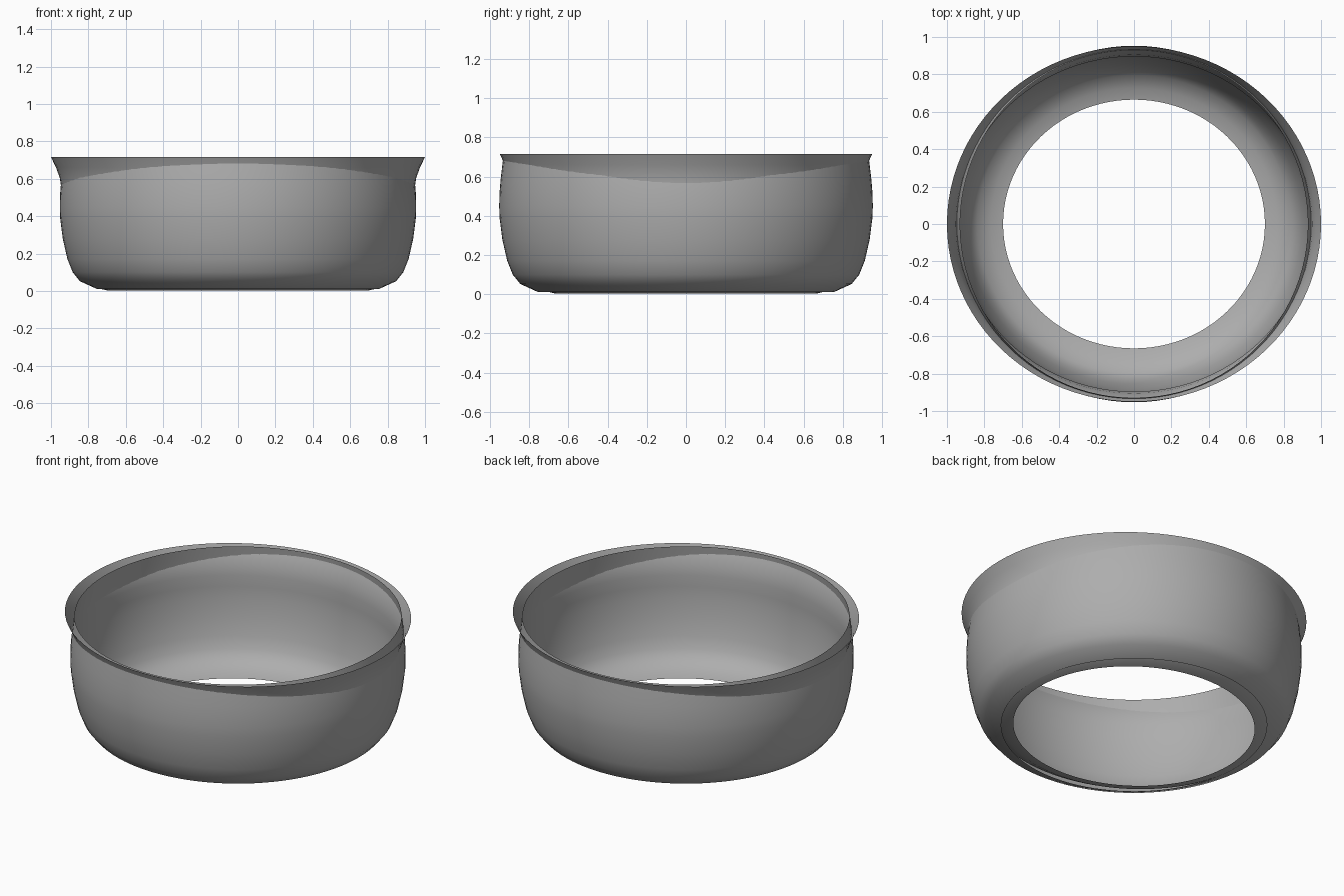
import bpy, bmesh, math

if "Cube" in bpy.data.objects:
    bpy.data.objects.remove(bpy.data.objects["Cube"])

SEGMENTS = 96

# Dark grey for both shells
grey = bpy.data.materials.new("dark_grey")
grey.diffuse_color = (0.42, 0.42, 0.42, 1.0)
grey.use_nodes = True
grey.node_tree.nodes["Principled BSDF"].inputs["Base Color"].default_value = grey.diffuse_color


def lathe(name, profile, y_scale=1.0):
    """Open surface spun from (radius, z) points, optionally squashed in y."""
    bm = bmesh.new()
    rings = []
    for r, z in profile:
        rings.append([bm.verts.new((r * math.cos(a), r * y_scale * math.sin(a), z))
                      for a in (2 * math.pi * i / SEGMENTS for i in range(SEGMENTS))])
    for lower, upper in zip(rings, rings[1:]):
        for i in range(SEGMENTS):
            j = (i + 1) % SEGMENTS
            bm.faces.new((lower[i], lower[j], upper[j], upper[i]))
    mesh = bpy.data.meshes.new(name)
    bm.to_mesh(mesh)
    bm.free()
    mesh.materials.append(grey)
    for poly in mesh.polygons:
        poly.use_smooth = True
    obj = bpy.data.objects.new(name, mesh)
    bpy.context.collection.objects.link(obj)
    return obj


# Round outer wall, bulging at the middle and closing in slightly at the top
lathe("outer_wall", [(0.755, 0.011), (0.845, 0.052), (0.884, 0.10), (0.912, 0.17),
                     (0.937, 0.28), (0.951, 0.39), (0.953, 0.45), (0.951, 0.52),
                     (0.946, 0.58), (0.938, 0.65), (0.93, 0.712)])

# Slightly oval inner liner, from the open base to the flared rim
lathe("inner_liner", [(0.70, 0.003), (0.765, 0.018), (0.838, 0.06), (0.874, 0.11),
                      (0.90, 0.18), (0.925, 0.285), (0.941, 0.40), (0.944, 0.47),
                      (0.943, 0.54), (0.953, 0.605), (0.973, 0.66), (1.0, 0.716)],
      y_scale=0.95)
